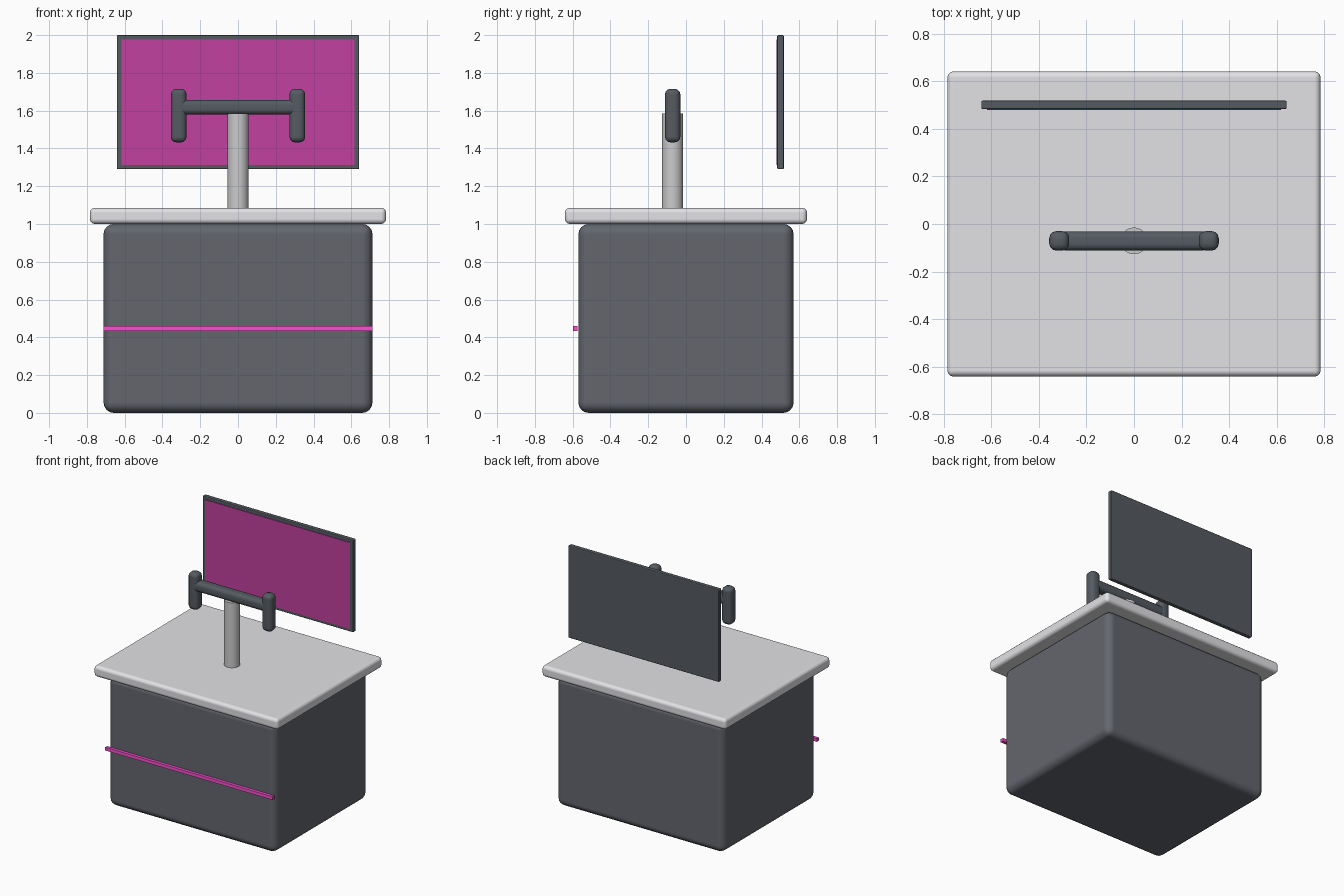
import bpy
import math

if "Cube" in bpy.data.objects:
    bpy.data.objects.remove(bpy.data.objects["Cube"])


def colour(name, rgb):
    m = bpy.data.materials.new(name)
    m.diffuse_color = (*rgb, 1)
    m.use_nodes = True
    m.node_tree.nodes["Principled BSDF"].inputs["Base Color"].default_value = m.diffuse_color
    return m


def finish(ob, name, bevel=0, segments=3, mat=None):
    ob.name = name
    bpy.ops.object.transform_apply(location=False, rotation=False, scale=True)
    if bevel:
        b = ob.modifiers.new("Bevel", 'BEVEL')
        b.width = bevel
        b.segments = segments
        bpy.ops.object.modifier_apply(modifier=b.name)
        bpy.ops.object.shade_smooth_by_angle(angle=math.radians(50))
        # keep the large faces flat-shaded, only the rounded edges blend
        w = ob.modifiers.new("Weighted", 'WEIGHTED_NORMAL')
        w.keep_sharp = True
        w.weight = 100
    if mat:
        ob.data.materials.append(mat)
    return ob


def box(name, x, y, z, bevel=0, segments=3, mat=None):
    """Box from (min, max) ranges, with optional rounded edges."""
    bpy.ops.mesh.primitive_cube_add(size=1, location=[sum(r) / 2 for r in (x, y, z)])
    ob = bpy.context.object
    ob.scale = [r[1] - r[0] for r in (x, y, z)]
    return finish(ob, name, bevel, segments, mat)


strip_pink = colour("strip_pink", (0.95, 0.08, 0.62))
screen_pink = colour("screen_pink", (0.54, 0.052, 0.35))
dark = colour("dark_grey", (0.125, 0.133, 0.155))
charcoal = colour("charcoal", (0.09, 0.105, 0.12))
pale = colour("pale_grey", (0.76, 0.76, 0.79))
metal = colour("metal", (0.76, 0.76, 0.77))

# Cabinet and counter
box("cabinet", (-0.712, 0.712), (-0.57, 0.57), (0, 1.0), 0.055, 4, dark)
box("counter_top", (-0.784, 0.784), (-0.641, 0.641), (1.0, 1.085), 0.026, 3, pale)
box("light_strip", (-0.712, 0.712), (-0.597, -0.574), (0.434, 0.459), mat=strip_pink)

# Steering column
cy = -0.071
bpy.ops.mesh.primitive_cylinder_add(vertices=32, radius=0.056, depth=0.53,
                                    location=(0, cy, 1.32))
finish(bpy.context.object, "column", mat=metal)
bpy.ops.object.shade_smooth_by_angle(angle=math.radians(35))

# Yoke: crossbar with two upright grips
box("crossbar", (-0.314, 0.314), (cy - 0.04, cy + 0.04), (1.58, 1.657), 0.026, 3, charcoal)
for side, name in ((-1, "left_grip"), (1, "right_grip")):
    cx = side * 0.314
    box(name, (cx - 0.042, cx + 0.042), (cy - 0.041, cy + 0.041), (1.432, 1.716),
        0.03, 3, charcoal)

# Monitor
box("monitor_frame", (-0.641, 0.641), (0.483, 0.518), (1.29, 2.0), 0.006, 2, charcoal)
box("monitor_screen", (-0.617, 0.617), (0.479, 0.49), (1.312, 1.977), mat=screen_pink)
